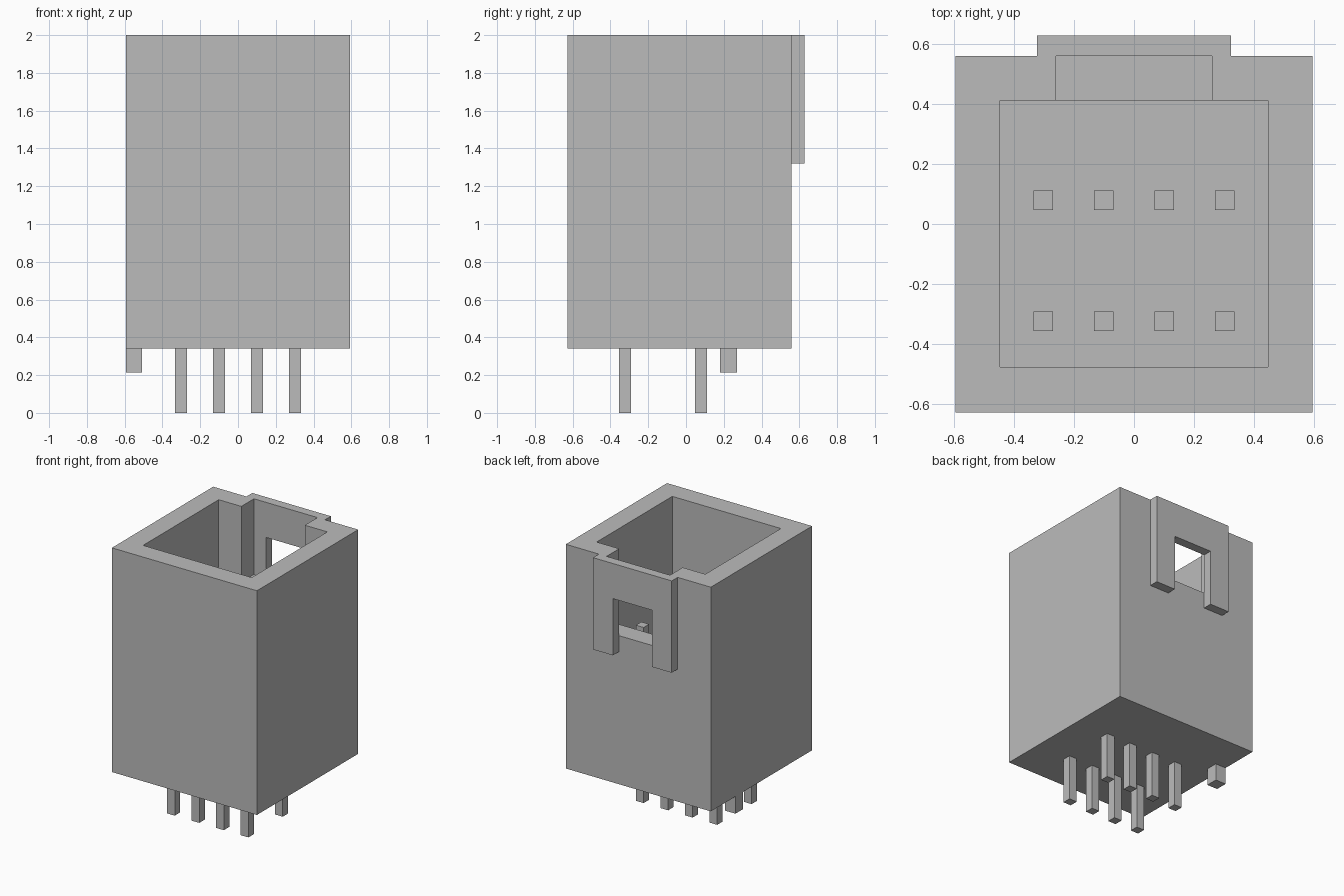
import bpy
import bmesh

if "Cube" in bpy.data.objects:
    bpy.data.objects.remove(bpy.data.objects["Cube"], do_unlink=True)

# Single plain grey
grey = bpy.data.materials.new("light grey plastic")
grey.use_nodes = True
colour = (0.5, 0.5, 0.5, 1)
grey.diffuse_color = colour
grey.node_tree.nodes["Principled BSDF"].inputs["Base Color"].default_value = colour


def add_object(name, bm):
    bmesh.ops.recalc_face_normals(bm, faces=bm.faces[:])
    mesh = bpy.data.meshes.new(name)
    bm.to_mesh(mesh)
    bm.free()
    mesh.materials.append(grey)
    obj = bpy.data.objects.new(name, mesh)
    bpy.context.collection.objects.link(obj)
    return obj


def box(name, xs, ys, zs):
    """Box given as a (low, high) pair on each axis."""
    bm = bmesh.new()
    bmesh.ops.create_cube(bm, size=1)
    for v in bm.verts:
        v.co = [pair[0] if c < 0 else pair[1] for c, pair in zip(v.co, (xs, ys, zs))]
    return add_object(name, bm)


def cut(target, cutter):
    mod = target.modifiers.new(cutter.name, "BOOLEAN")
    mod.operation = "DIFFERENCE"
    mod.solver = "EXACT"
    mod.object = cutter
    cutter.hide_render = True
    cutter.hide_viewport = True
    cutter.display_type = "WIRE"


BASE, TOP, FLOOR = 0.34, 2.0, 0.65
BACK = 0.558

# Open-topped housing with a latch slot through the back wall
housing = box("housing", (-0.594, 0.594), (-0.627, BACK), (BASE, TOP))
cut(housing, box("cavity_cutter", (-0.445, 0.445), (-0.475, 0.41), (FLOOR, TOP + 0.1)))
cut(housing, box("slot_cutter", (-0.26, 0.26), (0.3, BACK + 0.1), (1.44, TOP + 0.1)))

# Latch bridge: inverted U profile extruded backwards
half = [(0.16, 1.74), (0.16, 1.32), (0.322, 1.32), (0.322, TOP)]
outline = half + [(-x, z) for x, z in reversed(half)]
bm = bmesh.new()
face = bm.faces.new([bm.verts.new((x, BACK, z)) for x, z in outline])
ext = bmesh.ops.extrude_face_region(bm, geom=[face], use_keep_orig=True)
bmesh.ops.translate(bm, vec=(0, 0.627 - BACK, 0),
                    verts=[g for g in ext["geom"] if isinstance(g, bmesh.types.BMVert)])
add_object("latch_bridge", bm)

# Two rows of four square pins
R = 0.032
for row, y in (("front", -0.323), ("back", 0.079)):
    for i in range(4):
        x = (i - 1.5) * 0.201
        box(f"{row}_pin_{i + 1}", (x - R, x + R), (y - R, y + R), (0, 1.3))

# Locating peg under the right edge
box("locating_peg", (-0.594, -0.507), (0.18, 0.27), (0.213, BASE))
